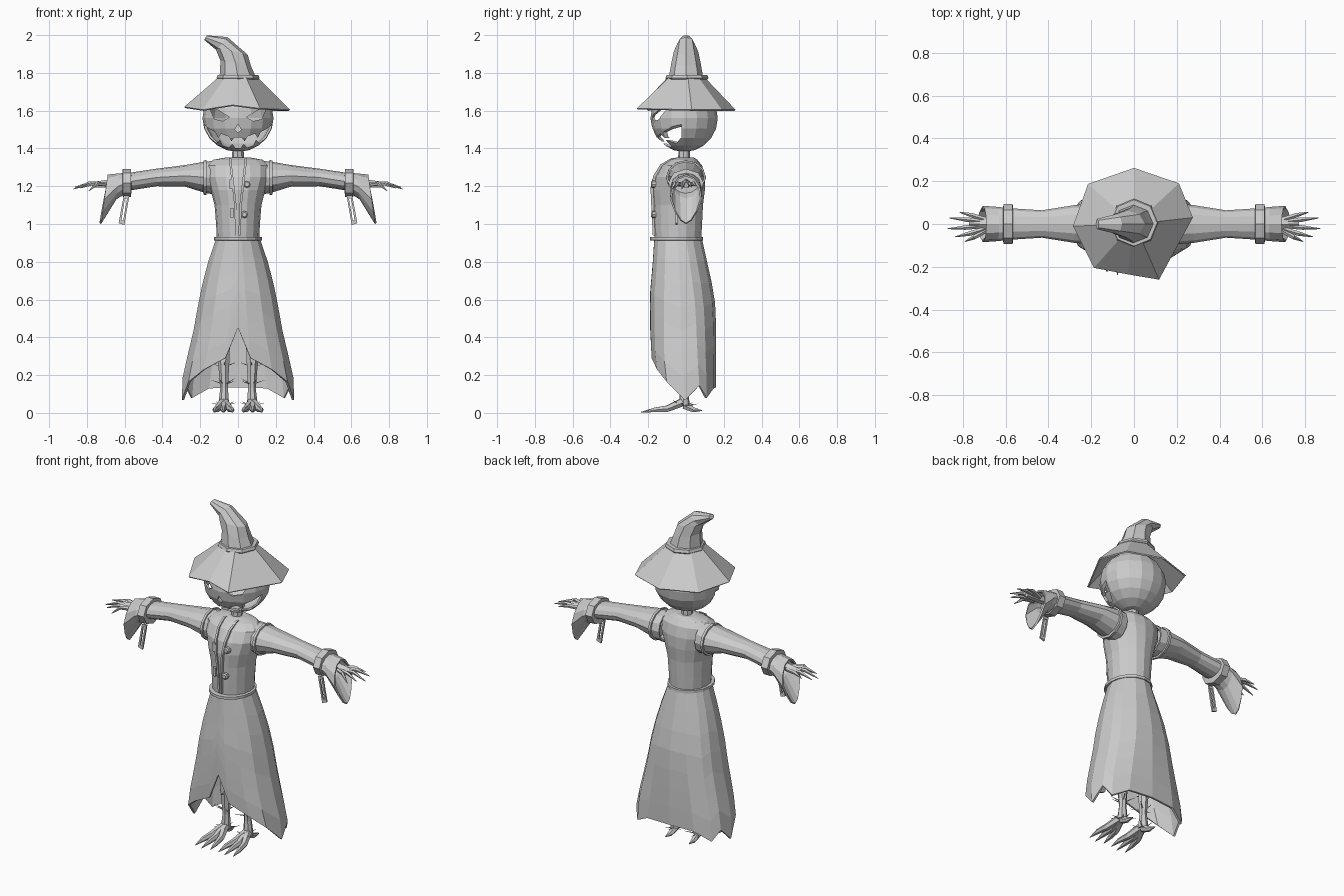
import bpy, bmesh, math, random
from mathutils import Vector

if "Cube" in bpy.data.objects:
    bpy.data.objects.remove(bpy.data.objects["Cube"])

random.seed(3)
cloth = bpy.data.materials.new("plain_grey")
cloth.diffuse_color = (0.6, 0.6, 0.6, 1)
cloth.use_nodes = True
cloth.node_tree.nodes["Principled BSDF"].inputs["Base Color"].default_value = cloth.diffuse_color


def finish(name, bm, mirror=False, thick=0):
    bmesh.ops.recalc_face_normals(bm, faces=bm.faces)
    me = bpy.data.meshes.new(name)
    bm.to_mesh(me)
    bm.free()
    me.materials.append(cloth)
    ob = bpy.data.objects.new(name, me)
    bpy.context.collection.objects.link(ob)
    if mirror:
        ob.modifiers.new("mirror", 'MIRROR').use_mirror_merge = False
    if thick:
        m = ob.modifiers.new("thickness", 'SOLIDIFY')
        m.thickness, m.offset = thick, -1
    return ob


def skin(bm, rings, caps=True):
    """Join rings of equal length with quads."""
    vs = [[bm.verts.new(p) for p in r] for r in rings]
    n = len(vs[0])
    for a, b in zip(vs, vs[1:]):
        for i in range(n):
            j = (i + 1) % n
            bm.faces.new((a[i], a[j], b[j], b[i]))
    if caps:
        bm.faces.new(vs[0])
        bm.faces.new(vs[-1])


def loft(name, rings, caps=True, **kw):
    bm = bmesh.new()
    skin(bm, rings, caps)
    return finish(name, bm, **kw)


def tubes(name, paths, n=6, **kw):
    """Tapered tubes, each path a list of (x, y, z, radius)."""
    bm = bmesh.new()
    for path in paths:
        pts = [Vector(p[:3]) for p in path]
        rings = []
        for i, p in enumerate(pts):
            t = (pts[min(i + 1, len(pts) - 1)] - pts[max(i - 1, 0)]).normalized()
            u = t.cross(Vector((0.1, 1, 0.05)) if abs(t.y) < 0.8 else Vector((0, 0, 1))).normalized()
            w = t.cross(u)
            r = path[i][3]
            rings.append([p + r * (math.cos(k * math.tau / n) * u + math.sin(k * math.tau / n) * w)
                          for k in range(n)])
        skin(bm, rings)
    return finish(name, bm, **kw)


def prism(bm, pts, y0, y1):
    skin(bm, [[(x, y, z) for x, z in pts] for y in (y0, y1)])


def oval(z, hx, yf, yb, n=16):
    c, d = (yf + yb) / 2, (yb - yf) / 2
    return [(hx * math.cos(a), c + d * math.sin(a), z)
            for a in (k * math.tau / n for k in range(n))]


def spow(v, e):
    return math.copysign(abs(v) ** e, v)


# Hat: brim, band and bent crown
rim = [(0.0, 0.262, 1.605), (-0.215, 0.187, 1.61), (-0.285, -0.01, 1.62), (-0.187, -0.205, 1.605),
       (-0.03, -0.235, 1.63), (0.117, -0.26, 1.612), (0.275, 0.03, 1.605), (0.21, 0.19, 1.605)]
top = []
for x, y, z in rim:
    a = math.atan2(y, x)
    top.append((0.105 * math.cos(a), 0.1 * math.sin(a), 1.775))
loft("hat_brim", [rim, top], caps=False, thick=0.008)
loft("hat_band", [oval(z, r, -r + 0.005, r + 0.005, 8) for z, r in ((1.765, 0.108), (1.772, 0.114), (1.788, 0.108))])
crown = []
for x, z, r, ry, tilt in ((0, 1.77, 0.098, 0.092, 0), (-0.012, 1.85, 0.082, 0.078, 10), (-0.035, 1.915, 0.088, 0.064, 12),
                          (-0.085, 1.955, 0.045, 0.046, 50), (-0.172, 1.987, 0.014, 0.024, 60)):
    t = math.radians(tilt)
    crown.append([(x + r * math.cos(a) * math.cos(t), ry * math.sin(a), z + r * math.cos(a) * math.sin(t) * (-1 if tilt < 45 else 1))
                  for a in (k * math.tau / 8 for k in range(8))])
loft("hat_crown", crown)

# Hollow pumpkin head with carved face
bm = bmesh.new()
bmesh.ops.create_uvsphere(bm, u_segments=16, v_segments=10, radius=1)
for v in bm.verts:
    v.co = (v.co.x * 0.188, v.co.y * 0.178 - 0.01, v.co.z * 0.178 + 1.56)
head = finish("head", bm, thick=0.012)
bm = bmesh.new()
up = [(0.02, 1.458), (0.035, 1.438), (0.05, 1.463), (0.09, 1.478), (0.105, 1.455), (0.12, 1.487), (0.155, 1.505), (0.21, 1.555)]
low = [(0.16, 1.465), (0.115, 1.428), (0.095, 1.445), (0.08, 1.415), (0.05, 1.405), (0.03, 1.425), (0.015, 1.403)]
half = up + low
prism(bm, half + [(-x, z) for x, z in reversed(half)], -0.4, -0.025)
for s in (-1, 1):
    prism(bm, [(s * x, z) for x, z in ((0.045, 1.565), (0.08, 1.545), (0.125, 1.555), (0.155, 1.625), (0.1, 1.6))], -0.4, -0.04)
prism(bm, [(0, 1.53), (0.016, 1.5), (0, 1.482), (-0.016, 1.5)], -0.4, -0.1)
cutter = finish("face_cutter", bm)
cutter.hide_render = True
cut = head.modifiers.new("carving", 'BOOLEAN')
cut.object, cut.operation, cut.solver = cutter, 'DIFFERENCE', 'EXACT'
bpy.context.view_layer.objects.active = head
for m in list(head.modifiers):
    bpy.ops.object.modifier_apply(modifier=m.name)
bpy.data.objects.remove(cutter)

# Neck post
tubes("neck", [[(0, -0.01, 1.28, 0.034), (0, -0.01, 1.4, 0.03)]], 8)

# Jacket body and belt
loft("jacket_body", [oval(*r) for r in (
    (0.91, 0.112, -0.165, 0.08), (1.0, 0.116, -0.17, 0.085), (1.1, 0.124, -0.173, 0.09), (1.18, 0.145, -0.178, 0.1),
    (1.25, 0.17, -0.165, 0.1), (1.31, 0.168, -0.13, 0.085), (1.34, 0.13, -0.085, 0.06), (1.353, 0.06, -0.05, 0.04))])
loft("belt", [oval(z, r, -0.05 - r * 1.12, r * 1.12 - 0.05) for z, r in ((0.912, 0.118), (0.914, 0.126), (0.93, 0.126), (0.932, 0.118))])

# Jacket front edges narrowing to the waist
bm = bmesh.new()
for s, g in ((-1, 0.0), (1, 0.004)):
    skin(bm, [[(s * (x + dx), y + dy, z) for dx, dy in ((0, 0), (0.012, 0), (0.012, 0.02), (0, 0.02))]
              for x, y, z in ((0.002, -0.172 - g, 0.94), (0.008, -0.18 - g, 1.1), (0.018, -0.184 - g, 1.19),
                              (0.026, -0.169 - g, 1.255), (0.033, -0.132 - g, 1.315), (0.036, -0.075, 1.35))])
finish("jacket_edges", bm)

# Buttons on one side, buttonholes on the other
tubes("buttons", [[(x, -0.16, z, 0.019), (x, y, z, 0.019), (x, y - 0.006, z, 0.012)]
                  for x, y, z in ((0.048, -0.18, 1.21), (0.034, -0.178, 1.05))], 8)
bm = bmesh.new()
for x, z in ((-0.037, 1.21), (-0.033, 1.06)):
    prism(bm, [(x - 0.008, z - 0.026), (x + 0.008, z - 0.026), (x + 0.008, z + 0.026), (x - 0.008, z + 0.026)], -0.181, -0.16)
finish("buttonholes", bm)

# Skirt with ragged hem and front slit: (angle from front, hem height)
cols = [(0, 0.45), (9, 0.29), (33, 0.23), (58, 0.165), (88, 0.068), (110, 0.145), (128, 0.08), (155, 0.13), (180, 0.135)]
cols += [(360 - a, z) for a, z in reversed(cols[1:-1])]
prof = [(0.92, 0.117, -0.168, 0.085), (0.77, 0.168, -0.178, 0.118), (0.62, 0.203, -0.192, 0.152), (0.45, 0.232, -0.19, 0.16),
        (0.3, 0.268, -0.185, 0.16), (0.17, 0.297, -0.165, 0.16), (0.06, 0.298, -0.14, 0.155)]


def profile(z):
    for a, b in zip(prof, prof[1:]):
        if z >= b[0]:
            f = (a[0] - z) / (a[0] - b[0])
            return [p + (q - p) * f for p, q in zip(a, b)]
    return prof[-1]


rings = []
for k in range(8):
    ring = []
    for a, hem in cols:
        z = 0.92 + (hem - 0.92) * k / 7
        _, hx, yf, yb = profile(z)
        t, e = math.radians(a), 1 - 0.25 * k / 7
        ring.append((hx * spow(math.sin(t), e), (yf + yb) / 2 - (yb - yf) / 2 * spow(math.cos(t), e), z))
    rings.append(ring)
loft("skirt", rings, caps=False, thick=0.012)

# Sleeves with drooping openings: (x, bottom, top, half depth, droop)
def sleeve_ring(x, z0, z1, hy, droop=0.0, n=12, yc=0.0):
    out = []
    for k in range(n):
        a = k * math.tau / n
        s = math.sin(a)
        w = hy * (1 - 0.35 * droop * max(0, -s))
        out.append((x + 0.035 * droop * (1 - s) / 2, yc + w * math.cos(a), (z0 + z1) / 2 + (z1 - z0) / 2 * s))
    return out


loft("sleeves", [sleeve_ring(*r) for r in (
    (0.12, 1.155, 1.335, 0.09), (0.175, 1.165, 1.33, 0.097), (0.28, 1.198, 1.312, 0.088), (0.43, 1.2, 1.293, 0.064),
    (0.57, 1.178, 1.272, 0.073), (0.63, 1.13, 1.268, 0.08, 0.4), (0.69, 1.0, 1.262, 0.085, 1))],
    caps=False, mirror=True, thick=0.01)
loft("shoulder_seams", [sleeve_ring(x, 1.16 - d, 1.332 + d, 0.1 + d)
                        for x, d in ((0.166, -0.004), (0.168, 0.006), (0.182, 0.005), (0.184, -0.006))], mirror=True)

# Cuff bands and their hanging loops
loft("cuff_bands", [sleeve_ring(x, 1.155 - d, 1.28 + d, 0.082 + d, 0, 8)
                    for x, d in ((0.565, -0.008), (0.567, 0.012), (0.61, 0.012), (0.612, -0.008))], mirror=True)
bm = bmesh.new()
outer = [(0.575, 1.15), (0.605, 1.15), (0.632, 1.005), (0.602, 0.995)]
inner = [(0.587, 1.135), (0.599, 1.135), (0.617, 1.02), (0.608, 1.018)]
vs = [[bm.verts.new((x, y, z)) for x, z in p] for y in (-0.055, -0.045) for p in (outer, inner)]
for i in range(4):
    j = (i + 1) % 4
    for a, b in ((0, 1), (1, 3), (3, 2), (2, 0)):
        bm.faces.new((vs[a][i], vs[a][j], vs[b][j], vs[b][i]))
finish("cuff_loops", bm, mirror=True)

# Bony hands
fingers = [(0.87, -0.022, 1.185), (0.862, 0.028, 1.195), (0.815, 0.055, 1.2), (0.835, -0.06, 1.19), (0.79, -0.082, 1.175)]
paths = [[(0.5, 0, 1.225, 0.02), (0.68, 0, 1.212, 0.024), (0.77, 0, 1.206, 0.016)]]
for x, y, z in fingers:
    paths.append([(0.69, y * 0.35, 1.208, 0.012), (0.69 + (x - 0.69) * 0.55, y * 0.75, 1.214, 0.011), (x, y, z, 0.002)])
tubes("hands", paths, 5, mirror=True)

# Legs, clawed feet and straw tufts
tubes("legs", [[(0.07, -0.01, 0.5, 0.034), (0.075, -0.01, 0.27, 0.031), (0.073, -0.01, 0.13, 0.021), (0.075, -0.01, 0.04, 0.03)]], 7, mirror=True)
toes = [[(0.075, -0.01, 0.06, 0.024), (0.077 + s * 0.033, -0.1, 0.022, 0.019), (0.077 + s * 0.045, -0.165, 0.016, 0.014),
         (0.077 + s * 0.05, y, 0.004, 0.002)] for s, y in ((-1, -0.225), (0, -0.238), (1, -0.225))]
toes.append([(0.075, -0.01, 0.04, 0.022), (0.078, 0.04, 0.016, 0.015), (0.08, 0.085, 0.012, 0.002)])
tubes("feet", toes, 6, mirror=True)
tufts = []
for z0, count in ((0.04, 7), (0.155, 5), (0.25, 4)):
    for k in range(count):
        a = k * math.tau / count + random.uniform(-0.3, 0.3)
        r, h = random.uniform(0.05, 0.075), random.uniform(0.0, 0.03)
        c, s = math.cos(a), math.sin(a)
        tufts.append([(0.074 + 0.015 * c, -0.01 + 0.015 * s, z0, 0.004), (0.074 + r * c, -0.01 + r * s, z0 + h, 0.001)])
tubes("straw_tufts", tufts, 3, mirror=True)
